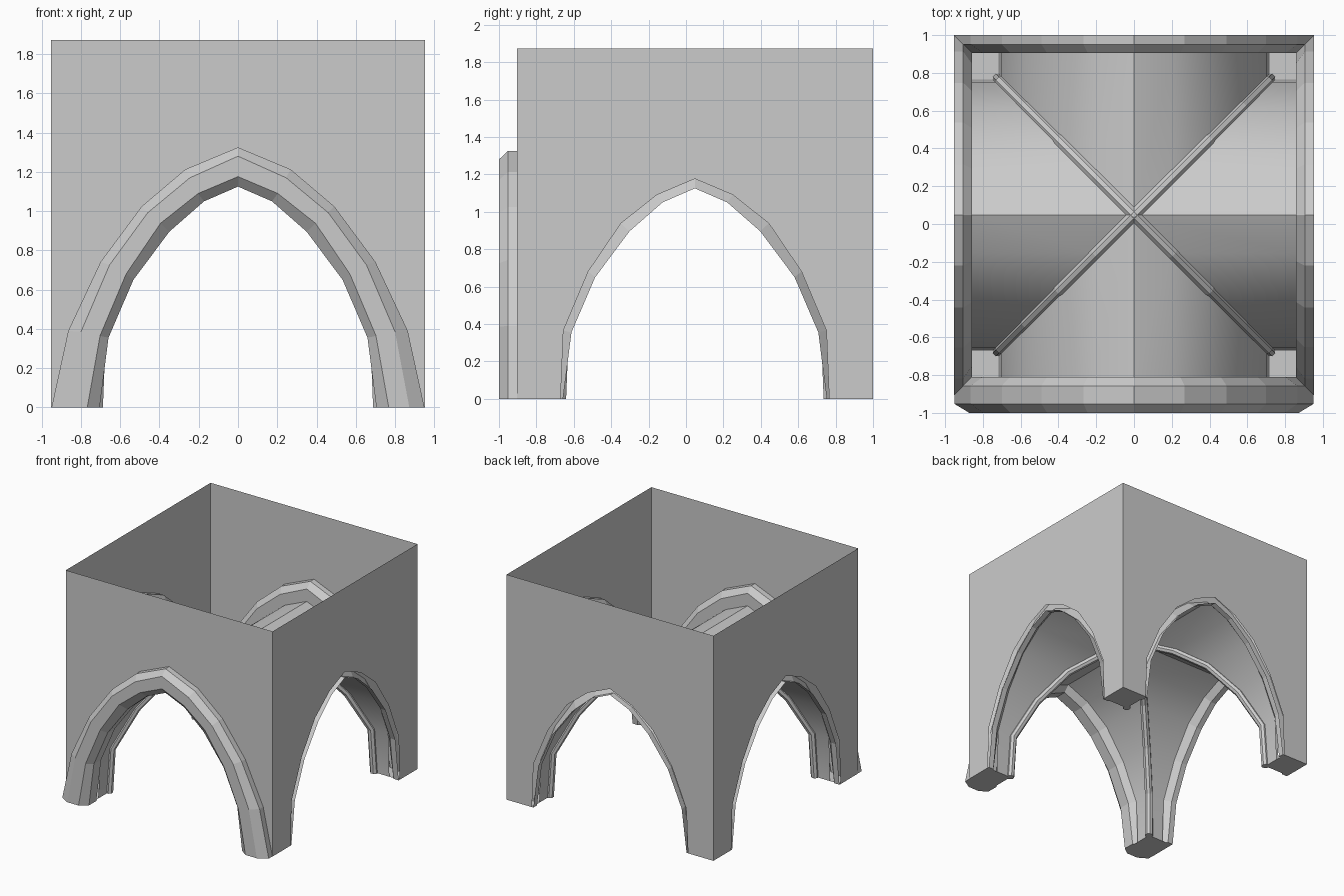
import bpy, bmesh, math
from mathutils import Vector

if "Cube" in bpy.data.objects:
    bpy.data.objects.remove(bpy.data.objects["Cube"])

C, H, TOP = 0.0475, 0.952, 1.872      # bay centre in y, half width, wall height
D, F = 0.095, 0.048                   # half depth of arch moulding, half flat

# Half arch curves from springing to crown: (half span, height)
R1 = [(.95, 0), (.865, .39), (.70, .742), (.49, 1.025), (.268, 1.213), (0, 1.325)]
R2 = [(.873, 0), (.80, .385), (.655, .725), (.46, .992), (.245, 1.17), (0, 1.28)]
R3 = [(.768, 0), (.703, .365), (.57, .68), (.395, .938), (.203, 1.09), (0, 1.176)]
R4 = [(.705, 0), (.66, .355), (.533, .65), (.35, .895), (.173, 1.05), (0, 1.125)]
HOLE = [(.718, 0)] + R3[1:]


def full(half):
    return [(-s, z) for s, z in half] + [(s, z) for s, z in half[-2::-1]]


def place(side, s, d, z):
    """Side 0..3 = front, right, back, left; s along the wall, d out from centre."""
    a = side * math.pi / 2
    return Vector((s * math.cos(a) + d * math.sin(a),
                   C + s * math.sin(a) - d * math.cos(a), z))


def make(name, build, smooth=False, recalc=True):
    bm = bmesh.new()
    build(bm)
    if recalc:
        bmesh.ops.recalc_face_normals(bm, faces=bm.faces)
    me = bpy.data.meshes.new(name)
    bm.to_mesh(me)
    bm.free()
    ob = bpy.data.objects.new(name, me)
    bpy.context.collection.objects.link(ob)
    if smooth:
        bpy.context.view_layer.objects.active = ob
        ob.select_set(True)
        bpy.ops.object.shade_smooth_by_angle(angle=math.radians(35))
        ob.select_set(False)
    return ob


def loft(bm, rings, closed, caps):
    """Skin a list of cross-sections."""
    rows = [[bm.verts.new(p) for p in r] for r in rings]
    n = len(rows[0])
    for a, b in zip(rows, rows[1:]):
        for i in range(n if closed else n - 1):
            j = (i + 1) % n
            bm.faces.new((a[i], a[j], b[j], b[i]))
    if caps:
        bm.faces.new(rows[0])
        bm.faces.new(rows[-1][::-1])


names = ["front", "right", "back", "left"]
for k, nm in enumerate(names):
    # Thin wall with pointed opening
    def wall(bm):
        pts = [(H, 0), (H, TOP), (-H, TOP), (-H, 0)] + full(HOLE)
        bm.faces.new([bm.verts.new(place(k, s, H, z)) for s, z in pts])
    make(nm + "_wall", wall, recalc=False)

    # Chamfered arch moulding: whole on the front, inner half elsewhere
    inner = [(R1, 0), (R1, -F), (R2, -D), (R3, -D), (R4, -F), (R4, 0)]
    section = inner
    if k == 0:
        section = inner[1:5] + [(R4, F), (R3, D), (R2, D), (R1, F)]

    def arch(bm):
        curves = [(full(c), d) for c, d in section]
        rings = [[place(k, c[i][0], H + d, c[i][1]) for c, d in curves]
                 for i in range(len(curves[0][0]))]
        loft(bm, rings, k == 0, True)
    make(nm + "_arch", arch)

    # Vault web running from the arch to the diagonal groins
    def web(bm):
        loft(bm, [[place(k, s, H - D, z), place(k, s, abs(s), z)]
                  for s, z in full(HOLE)], False, False)
    make(nm + "_vault_web", web, smooth=True, recalc=False)

    # Underside of the corner pier
    def foot(bm):
        a, b = .718, H
        bm.faces.new([bm.verts.new(place(k, s, d, 0))
                      for s, d in [(a, a), (a, b), (b, b), (b, a)]])
    make(nm + "_pier_foot", foot, recalc=False)

# Diagonal ribs along the groins
for k, nm in enumerate(["rib_a", "rib_b"]):
    def rib(bm):
        path = [place(k, s, s, z) for s, z in full(HOLE)]
        side = place(k, 1, -1, 0) - place(k, 0, 0, 0)
        side.normalize()
        rings = []
        for i, p in enumerate(path):
            t = (path[min(i + 1, len(path) - 1)] - path[max(i - 1, 0)]).normalized()
            if i in (0, len(path) - 1):
                t = Vector((0, 0, 1 if i == 0 else -1))
            up = t.cross(side)
            rings.append([p + .032 * (math.cos(a) * side + math.sin(a) * up)
                          for a in [math.pi / 8 + j * math.pi / 4 for j in range(8)]])
        loft(bm, rings, True, True)
    make("diagonal_" + nm, rib)
